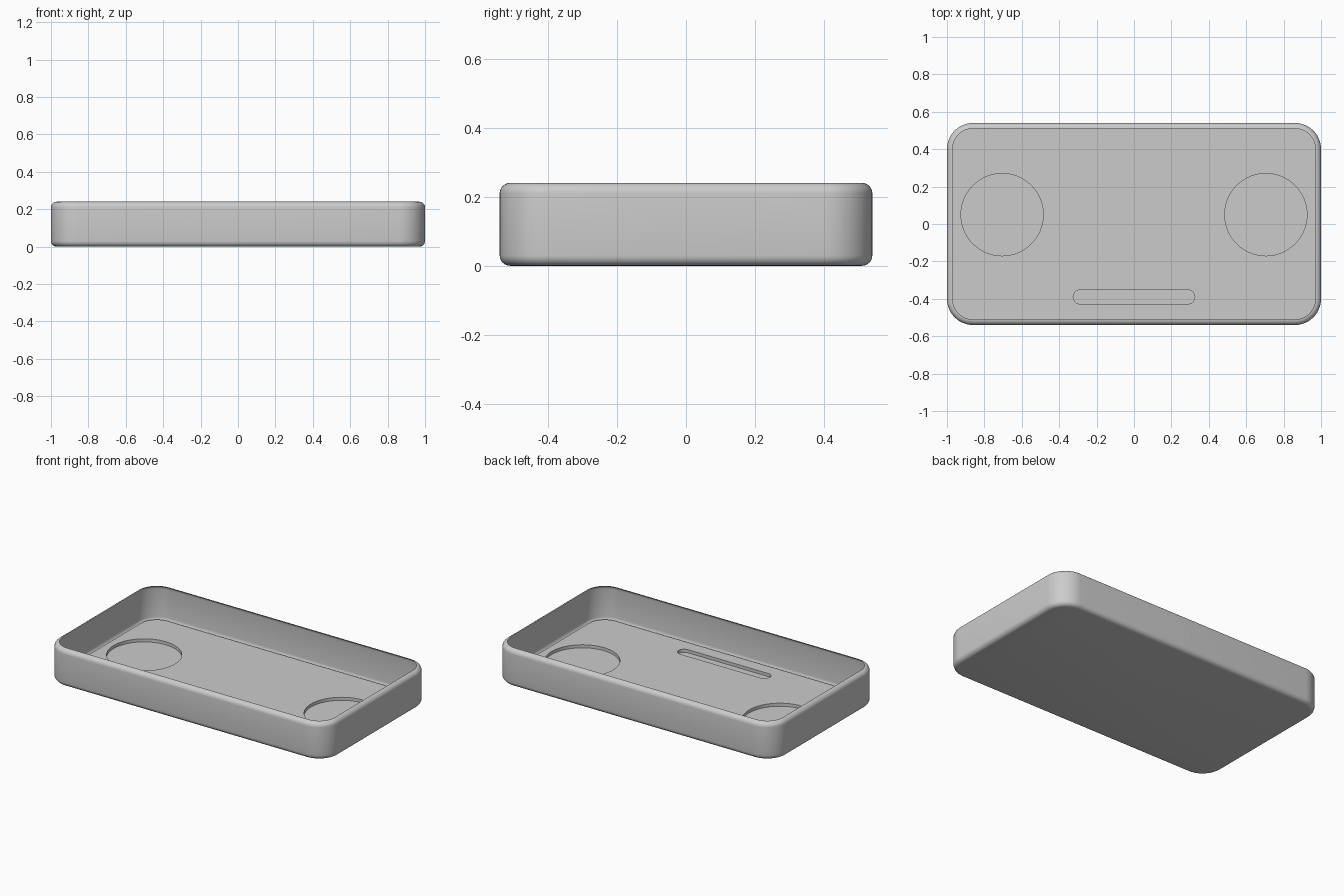
import bpy, bmesh, math

if "Cube" in bpy.data.objects:
    bpy.data.objects.remove(bpy.data.objects["Cube"])

HALF_X, HALF_Y, HEIGHT = 1.0, 0.54, 0.24
CORNER, FILLET = 0.14, 0.03
FLOOR_Z, RECESS_Z = 0.025, 0.005

grey = bpy.data.materials.new("light grey")
grey.diffuse_color = (0.6, 0.6, 0.6, 1)
grey.use_nodes = True
grey.node_tree.nodes["Principled BSDF"].inputs["Base Color"].default_value = grey.diffuse_color


def rounded_outline(hx, hy, r, cx=0.0, cy=0.0, steps=12):
    """Counter-clockwise rounded rectangle; a circle or slot when r fills a side."""
    pts = []
    for i, (sx, sy) in enumerate([(1, 1), (-1, 1), (-1, -1), (1, -1)]):
        for k in range(steps + 1):
            a = math.pi / 2 * (i + k / steps)
            p = (cx + sx * (hx - r) + r * math.cos(a),
                 cy + sy * (hy - r) + r * math.sin(a))
            if not pts or math.dist(p, pts[-1]) > 1e-5:
                pts.append(p)
    if math.dist(pts[0], pts[-1]) < 1e-5:
        pts.pop()
    return pts


def add_ring(bm, outline, z):
    return [bm.verts.new((x, y, z)) for x, y in outline]


def bridge(bm, lower, upper):
    n = len(lower)
    for i in range(n):
        j = (i + 1) % n
        bm.faces.new((lower[i], lower[j], upper[j], upper[i]))


def finish(bm, name):
    mesh = bpy.data.meshes.new(name)
    bm.to_mesh(mesh)
    bm.free()
    mesh.materials.append(grey)
    obj = bpy.data.objects.new(name, mesh)
    bpy.context.collection.objects.link(obj)
    bpy.ops.object.select_all(action='DESELECT')
    obj.select_set(True)
    bpy.context.view_layer.objects.active = obj
    bpy.ops.object.shade_smooth_by_angle(angle=math.radians(35))
    return obj


# Outer shell: rounded underside, straight wall, rim curling inward, open top
bm = bmesh.new()
arc = [math.pi / 2 * k / 6 for k in range(7)]
profile = [(FILLET * (1 - math.sin(a)), FILLET * (1 - math.cos(a))) for a in arc]
profile += [(inset, HEIGHT - z) for inset, z in reversed(profile)]
rings = [add_ring(bm, rounded_outline(HALF_X - d, HALF_Y - d, CORNER - d), z)
         for d, z in profile]
bm.faces.new(list(reversed(rings[0])))
for lower, upper in zip(rings, rings[1:]):
    bridge(bm, lower, upper)
finish(bm, "tray_shell")

# Inner floor: raised plate with two round recesses and a slot
bm = bmesh.new()
edge = rounded_outline(HALF_X - FILLET, HALF_Y - FILLET, CORNER - FILLET)
holes = [rounded_outline(0.22, 0.22, 0.22, s * 0.705, 0.05, 16) for s in (-1, 1)]
holes.append(rounded_outline(0.325, 0.038, 0.038, 0, -0.39, 8))
tops = [add_ring(bm, o, FLOOR_Z) for o in [edge] + holes]
loop_edges = [bm.edges.new((r[i - 1], r[i])) for r in tops for i in range(len(r))]
bmesh.ops.triangle_fill(bm, use_beauty=True, use_dissolve=False,
                        edges=loop_edges, normal=(0, 0, 1))
# Plate side
bridge(bm, add_ring(bm, edge, 0.002), tops[0])
# Recess walls and bottoms
for outline, top in zip(holes, tops[1:]):
    base = add_ring(bm, outline, RECESS_Z)
    bridge(bm, top, base)
    bm.faces.new(base)
finish(bm, "tray_floor")
